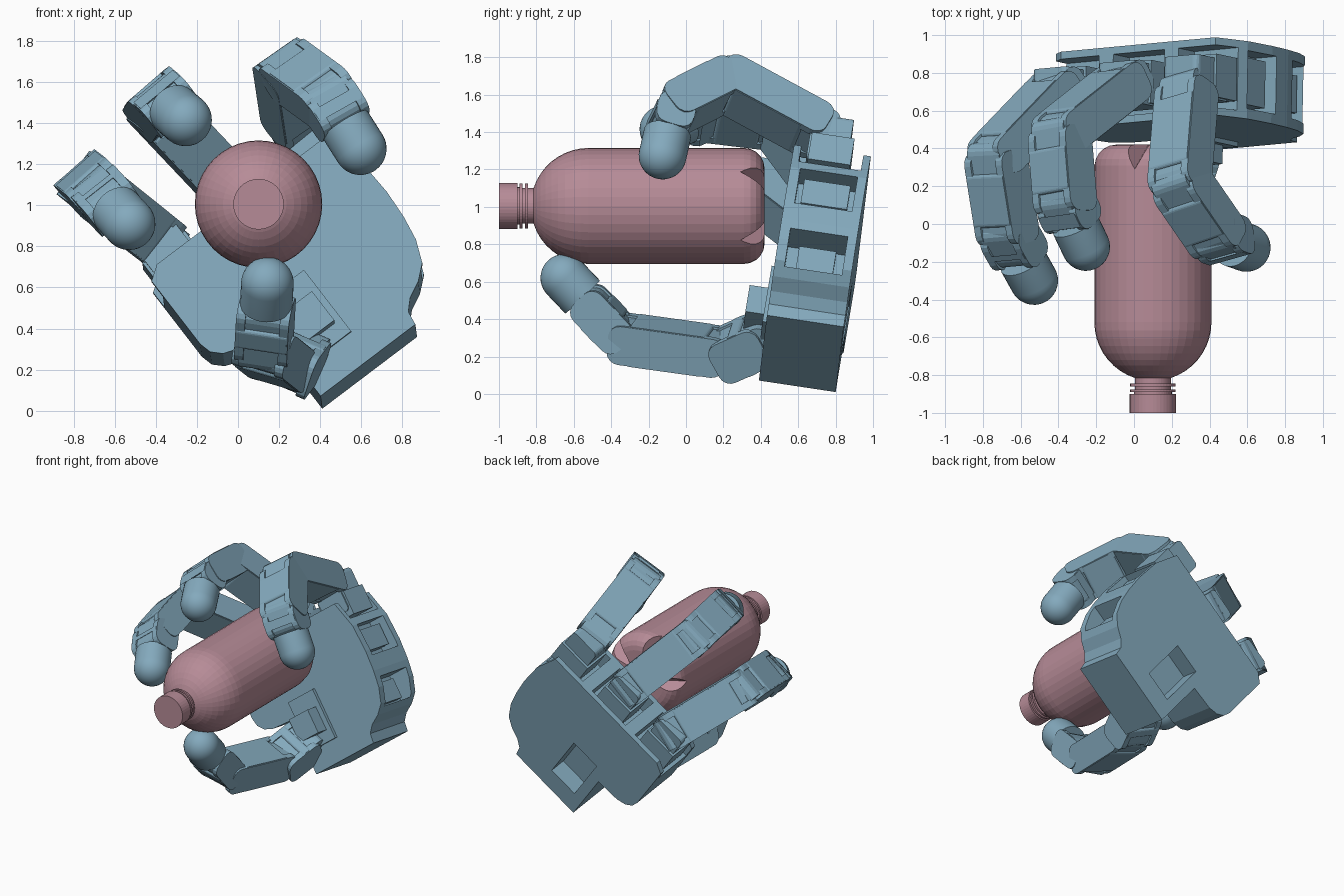
import bpy, bmesh, math
from mathutils import Vector, Matrix

if "Cube" in bpy.data.objects:
    bpy.data.objects.remove(bpy.data.objects["Cube"])


def material(name, col):
    m = bpy.data.materials.new(name)
    m.diffuse_color = col
    m.use_nodes = True
    m.node_tree.nodes["Principled BSDF"].inputs["Base Color"].default_value = m.diffuse_color
    return m


BLUE = material("blue", (0.23, 0.40, 0.51, 1))
PINK = material("pink", (0.47, 0.26, 0.31, 1))


def finish(name, bm, M, mat):
    bmesh.ops.recalc_face_normals(bm, faces=bm.faces)
    bm.transform(M)
    if M.determinant() < 0:
        bmesh.ops.reverse_faces(bm, faces=bm.faces)
    me = bpy.data.meshes.new(name)
    bm.to_mesh(me)
    bm.free()
    me.materials.append(mat)
    ob = bpy.data.objects.new(name, me)
    bpy.context.collection.objects.link(ob)
    return ob


def prism(name, pts, w0, w1, M, mat=BLUE):
    """Extrude a 2D outline from w0 to w1 in frame M."""
    bm = bmesh.new()
    lo = [bm.verts.new((a, b, w0)) for a, b in pts]
    hi = [bm.verts.new((a, b, w1)) for a, b in pts]
    bm.faces.new(lo)
    bm.faces.new(hi)
    n = len(pts)
    for i in range(n):
        j = (i + 1) % n
        bm.faces.new((lo[i], lo[j], hi[j], hi[i]))
    return finish(name, bm, M, mat)


def rrect(a0, a1, b0, b1, r, steps=4):
    pts = []
    for k, (cx, cy) in enumerate([(a1 - r, b1 - r), (a0 + r, b1 - r), (a0 + r, b0 + r), (a1 - r, b0 + r)]):
        for s in range(steps + 1):
            t = math.pi / 2 * (k + s / steps)
            pts.append((cx + r * math.cos(t), cy + r * math.sin(t)))
    return pts


def box(name, a0, a1, b0, b1, w0, w1, M):
    return prism(name, [(a0, b0), (a1, b0), (a1, b1), (a0, b1)], w0, w1, M)


def lathe(name, prof, M, segs, mat):
    """Revolve (radius, height) points about local z."""
    bm = bmesh.new()
    rings = []
    for r, h in prof:
        if r == 0:
            rings.append([bm.verts.new((0, 0, h))] * segs)
        else:
            rings.append([bm.verts.new((r * math.cos(2 * math.pi * i / segs),
                                        r * math.sin(2 * math.pi * i / segs), h)) for i in range(segs)])
    for p, q in zip(rings, rings[1:]):
        for i in range(segs):
            j = (i + 1) % segs
            bm.faces.new(list(dict.fromkeys((p[i], p[j], q[j], q[i]))))
    return finish(name, bm, M, mat)


def cut(ob, cutter):
    cutter.hide_render = True
    m = ob.modifiers.new("cut", 'BOOLEAN')
    m.operation, m.solver, m.object = 'DIFFERENCE', 'EXACT', cutter
    bpy.context.view_layer.objects.active = ob
    bpy.ops.object.modifier_apply(modifier=m.name)
    bpy.data.objects.remove(cutter)


def frame(o, x, y, z):
    M = Matrix((x, y, z)).transposed().to_4x4()
    M.translation = o
    return M


def arc(cr, ch, r, t0, t1, n):
    return [(cr + r * math.cos(math.radians(t0 + (t1 - t0) * i / n)),
             ch + r * math.sin(math.radians(t0 + (t1 - t0) * i / n))) for i in range(n + 1)]


# Bottle: lathe whose axis runs towards the front, with a ribbed foot
BM = frame(Vector((0.1, 0, 1.005)), Vector((1, 0, 0)), Vector((0, 0, 1)), Vector((0, -1, 0)))
prof = [(0, -.42)] + arc(.20, -.31, .11, -90, 0, 5) + arc(0, .52, .31, 0, 72, 9)
prof += [(.095, .815), (.095, .845), (.12, .845), (.12, .86), (.095, .86), (.095, .875), (.12, .875),
         (.12, .89), (.1, .89), (.1, .9), (.123, .9), (.123, 1.0), (0, 1.0)]
bottle = lathe("bottle", prof, BM, 40, PINK)
for k in range(5):
    bm = bmesh.new()
    for p in [(.42, 0, -.23), (.06, 0, -.43), (.42, .22, -.6), (.42, -.22, -.6), (.04, .1, -.6), (.04, -.1, -.6)]:
        bm.verts.new(p)
    bmesh.ops.convex_hull(bm, input=bm.verts)
    R = BM @ Matrix.Rotation(math.radians(36 + 72 * k), 4, 'Z')
    cut(bottle, finish("foot_cutter", bm, R, PINK))

# Palm frame: U across, V towards the fingers, N out of the palm face
N = Vector((-.02, -1, .15)).normalized()
V = Vector((-.61, .13, .79))
V = (V - N * V.dot(N)).normalized()
U = V.cross(N)
PM = frame(Vector((.41, .80, .01)), U, V, N)

outline = [(0, 0), (.58, 0), (.59, .07), (.64, .12), (.72, .16), (.79, .22), (.835, .33), (.855, .45), (.865, .6),
           (.855, .8), (.79, 1.0), (-.24, 1.0), (-.31, .95), (-.31, .56), (-.295, .50), (-.25, .455),
           (-.18, .43), (0, .42)]
palm = prism("palm", outline, 0, .415, PM)
FINGER_U = (-.155, .28, .715)
cuts = [(.68, 1.0, .20, .40, .05, .36), (.72, 1.0, .56, .80, .05, .36), (.08, .31, .15, .52, -.1, .14)]
cuts += [(u - .17, u + .17, .86, 1.2, .04, .375) for u in FINGER_U]
for c in cuts:
    cut(palm, box("palm_cutter", *c, PM))

# Motors seated in the palm openings
box("side_motor_lower", .60, .74, .22, .37, .1, .3, PM)
box("side_motor_upper", .66, .82, .60, .76, .08, .33, PM)
box("thumb_motor", .06, .31, .16, .54, .3, .44, PM)
box("thumb_motor_cap", .08, .27, .24, .42, .4, .54, PM)


def link(name, p, q, W, wide=.265, thick=.215, start=.08, end=.055):
    """Finger segment: inset core between two rounded side covers."""
    d = (q - p).normalized()
    w = (W - d * W.dot(d)).normalized()
    M = frame(p, d, w.cross(d), w)
    L, h, t = (q - p).length, wide / 2, thick / 2
    prism(name + "_core", rrect(-start, L + end - .01, -t + .012, t - .012, .06), -h + .02, h - .02, M)
    for s in (-1, 1):
        prism(name + "_cover", rrect(-start + .05, L + end, -t, t, .065), s * h, s * (h - .045), M)
    prism(name + "_shell", rrect(.08, L - .05, -t - .004, t + .004, .02), -h + .006, h - .006, M)


def fingertip(name, p, q, W, r=.128):
    """Last segment: short body ending in a round rubber tip."""
    L = (q - p).length
    link(name + "_body", p, p.lerp(q, max(.02, L - .19) / L), W, .26, .205, .08, .06)
    d = (q - p).normalized()
    w = (W - d * W.dot(d)).normalized()
    M = frame(q, w, d.cross(w), d)
    tip = lathe(name, [(0, -.14), (r, -.14)] + arc(0, 0, r, 0, 81, 9) + [(0, r)], M, 32, BLUE)
    bpy.ops.object.select_all(action='DESELECT')
    tip.select_set(True)
    bpy.context.view_layer.objects.active = tip
    bpy.ops.object.shade_smooth_by_angle(angle=math.radians(35))


def digit(name, joints, W):
    J = [Vector(j) for j in joints]
    W = Vector(W).normalized()
    for i in range(len(J) - 2):
        link(f"{name}_link_{i + 1}", J[i], J[i + 1], W)
    fingertip(name + "_tip", J[-2], J[-1], W)


# Finger bases along the palm edge
for i, u in enumerate(FINGER_U):
    box(f"finger_base_{i + 1}", u - .13, u + .13, .88, 1.06, .10, .33, PM)
    prism(f"finger_bracket_{i + 1}", rrect(u - .115, u + .115, .92, 1.21, .03), .12, .34, PM)

# Three fingers curled round the bottle
digit("finger_1", [(-.38, .73, .825), (-.735, .36, 1.11), (-.67, -.05, 1.06), (-.53, -.30, .91)], (.72, .17, .67))
digit("finger_2", [(-.04, .76, 1.09), (-.395, .48, 1.465), (-.365, .11, 1.51), (-.255, -.12, 1.415)], (.75, .14, .65))
digit("finger_3", [(.28, .71, 1.40), (.24, .22, 1.665), (.44, -.07, 1.52), (.595, -.125, 1.275)], (.80, .25, .54))

# Thumb reaching under the bottle
TW = Vector((.95, .05, -.3))
link("thumb_base", Vector((.30, .42, .30)), Vector((.24, .24, .22)), TW, .28, .24, .06, .08)
digit("thumb", [(.22, .20, .22), (.125, -.34, .295), (.143, -.65, .62)], TW)
